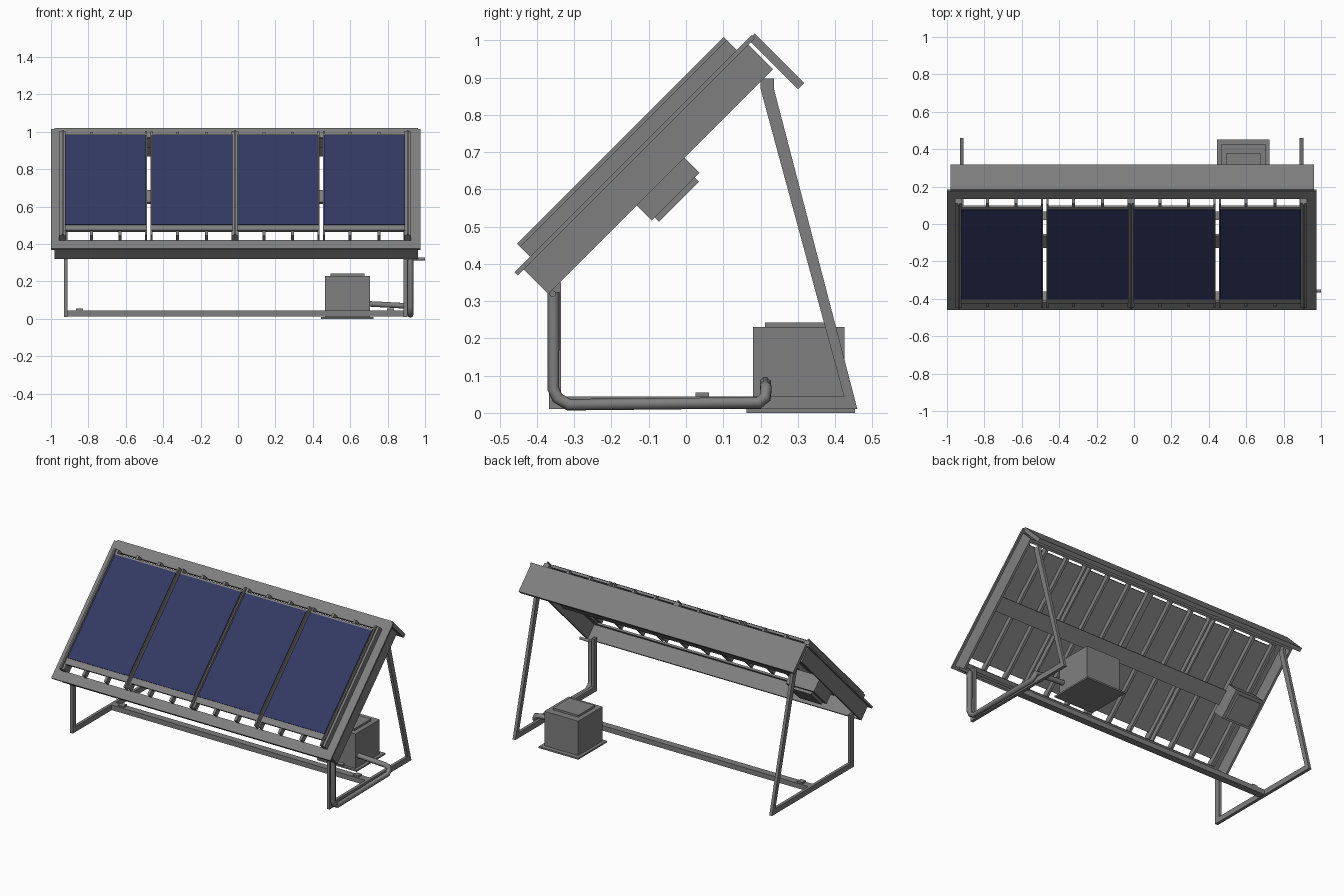
import bpy, bmesh, math
from mathutils import Vector

if "Cube" in bpy.data.objects:
    bpy.data.objects.remove(bpy.data.objects["Cube"])

R = math.sqrt(0.5)


def material(name, rgb):
    m = bpy.data.materials.new(name)
    m.diffuse_color = (*rgb, 1)
    m.use_nodes = True
    m.node_tree.nodes["Principled BSDF"].inputs["Base Color"].default_value = m.diffuse_color
    return m


GREY = material("grey metal", (0.215, 0.215, 0.215))
BLUE = material("solar blue", (0.032, 0.042, 0.125))


def finish(name, bm, mat=GREY):
    bmesh.ops.recalc_face_normals(bm, faces=bm.faces)
    me = bpy.data.meshes.new(name)
    bm.to_mesh(me)
    bm.free()
    me.materials.append(mat)
    ob = bpy.data.objects.new(name, me)
    bpy.context.collection.objects.link(ob)
    return ob


def boxes(name, items, mat=GREY, tilted=False):
    """Join boxes given as x0,x1,y0,y1,z0,z1; tilted ones use slope and normal instead of y and z."""
    bm = bmesh.new()
    for x0, x1, y0, y1, z0, z1 in items:
        geo = bmesh.ops.create_cube(bm, size=1)
        for v in geo["verts"]:
            x = x1 if v.co.x > 0 else x0
            s = y1 if v.co.y > 0 else y0
            t = z1 if v.co.z > 0 else z0
            v.co = Vector((x, (s - t) * R, (s + t) * R)) if tilted else Vector((x, s, t))
    return finish(name, bm, mat)


def ring(x0, x1, s0, s1, t0, t1, w):
    return [(x0, x1, s0, s0 + w, t0, t1), (x0, x1, s1 - w, s1, t0, t1),
            (x0, x0 + w, s0 + w, s1 - w, t0, t1), (x1 - w, x1, s0 + w, s1 - w, t0, t1)]


def tube(name, pts, radius):
    cu = bpy.data.curves.new(name, "CURVE")
    cu.dimensions = "3D"
    cu.bevel_depth = radius
    cu.bevel_resolution = 2
    cu.use_fill_caps = True
    sp = cu.splines.new("POLY")
    sp.points.add(len(pts) - 1)
    for p, co in zip(sp.points, pts):
        p.co = (*co, 1)
    cu.materials.append(GREY)
    ob = bpy.data.objects.new(name, cu)
    bpy.context.collection.objects.link(ob)


# Tilted housing: flat rim, deep side walls, rear hood
boxes("rim", ring(-1.0, 0.975, -0.059, 0.842, 0.580, 0.592, 0.062), tilted=True)
boxes("housing_walls", ring(-0.982, 0.962, -0.036, 0.817, 0.487, 0.580, 0.014), tilted=True)
boxes("rear_hood", [(-0.98, 0.963, 0.827, 0.851, 0.402, 0.590)], tilted=True)
boxes("middle_beam", [(-0.968, 0.948, 0.350, 0.442, 0.518, 0.532)], tilted=True)

# Support ribs: single between edges, split pairs at the panel joints
START, PITCH = -0.938, 0.1537
ribs, pairs = [], []
for k in range(13):
    x = START + PITCH * k
    if k in (3, 9):
        for sx in (-1, 1):
            c = x + sx * 0.015
            pairs.append((c - 0.005, c + 0.005, 0, 0.785, 0.592, 0.635))
    elif k % 3 == 0:
        pairs.append((x - 0.018, x + 0.018, 0, 0.785, 0.592, 0.630))
        pairs.append((x - 0.004, x + 0.004, 0, 0.785, 0.630, 0.642))
    else:
        ribs.append((x - 0.008, x + 0.008, 0, 0.785, 0.592, 0.629))
boxes("ribs", ribs, tilted=True)
boxes("joint_rails", pairs, tilted=True)

# Four panels: grey tray with blue face plate
for i in range(4):
    a = START + PITCH * 3 * i + 0.014
    b = a + PITCH * 3 - 0.028
    boxes(f"panel_tray_{i + 1}", [(a, b, 0.034, 0.760, 0.622, 0.637)], tilted=True)
    boxes(f"panel_face_{i + 1}", [(a, b, 0.072, 0.748, 0.637, 0.642)], BLUE, tilted=True)

# Junction box under the panels
boxes("junction_box", [(-0.93, -0.73, 0.30, 0.481, 0.430, 0.53)], tilted=True)
boxes("junction_lid", [(-0.91, -0.75, 0.312, 0.463, 0.414, 0.430)], tilted=True)

# Side stands: one bent outline extruded across
outline = [(-0.368, 0.35), (-0.368, 0.010), (0.460, 0.010), (0.236, 0.870), (0.236, 0.897),
           (0.200, 0.897), (0.200, 0.870), (0.424, 0.044), (-0.336, 0.044), (-0.336, 0.35)]
for name, x in (("left_stand", -0.930), ("right_stand", 0.886)):
    bm = bmesh.new()
    f = bm.faces.new([bm.verts.new((x, y, z)) for y, z in outline])
    ext = bmesh.ops.extrude_face_region(bm, geom=[f])
    bmesh.ops.translate(bm, vec=(0.019, 0, 0),
                        verts=[v for v in ext["geom"] if isinstance(v, bmesh.types.BMVert)])
    finish(name, bm)

# Cross beam between the stands with bolt plates
boxes("cross_beam", [(-0.915, 0.89, 0.022, 0.066, 0.012, 0.044)])
boxes("bolt_plates", [(x - 0.018, x + 0.018, 0.026, 0.062, 0.044, 0.055) for x in (-0.848, 0.815)])

# Ground box with base plate and lid
boxes("ground_box", [(0.465, 0.705, 0.18, 0.425, 0.01, 0.23)])
boxes("base_plate", [(0.445, 0.725, 0.163, 0.453, 0, 0.01)])
boxes("box_lid", [(0.495, 0.675, 0.212, 0.38, 0.23, 0.243)])

# Conduit from the housing down and along to the ground box
tube("conduit", [(0.922, -0.356, 0.325), (0.922, -0.356, 0.065), (0.922, -0.345, 0.040),
                 (0.922, -0.315, 0.022), (0.922, 0.195, 0.027), (0.920, 0.213, 0.042),
                 (0.912, 0.215, 0.066), (0.885, 0.213, 0.070), (0.70, 0.213, 0.080)], 0.016)
tube("conduit_stub", [(0.89, -0.358, 0.320), (1.0, -0.358, 0.320)], 0.009)
